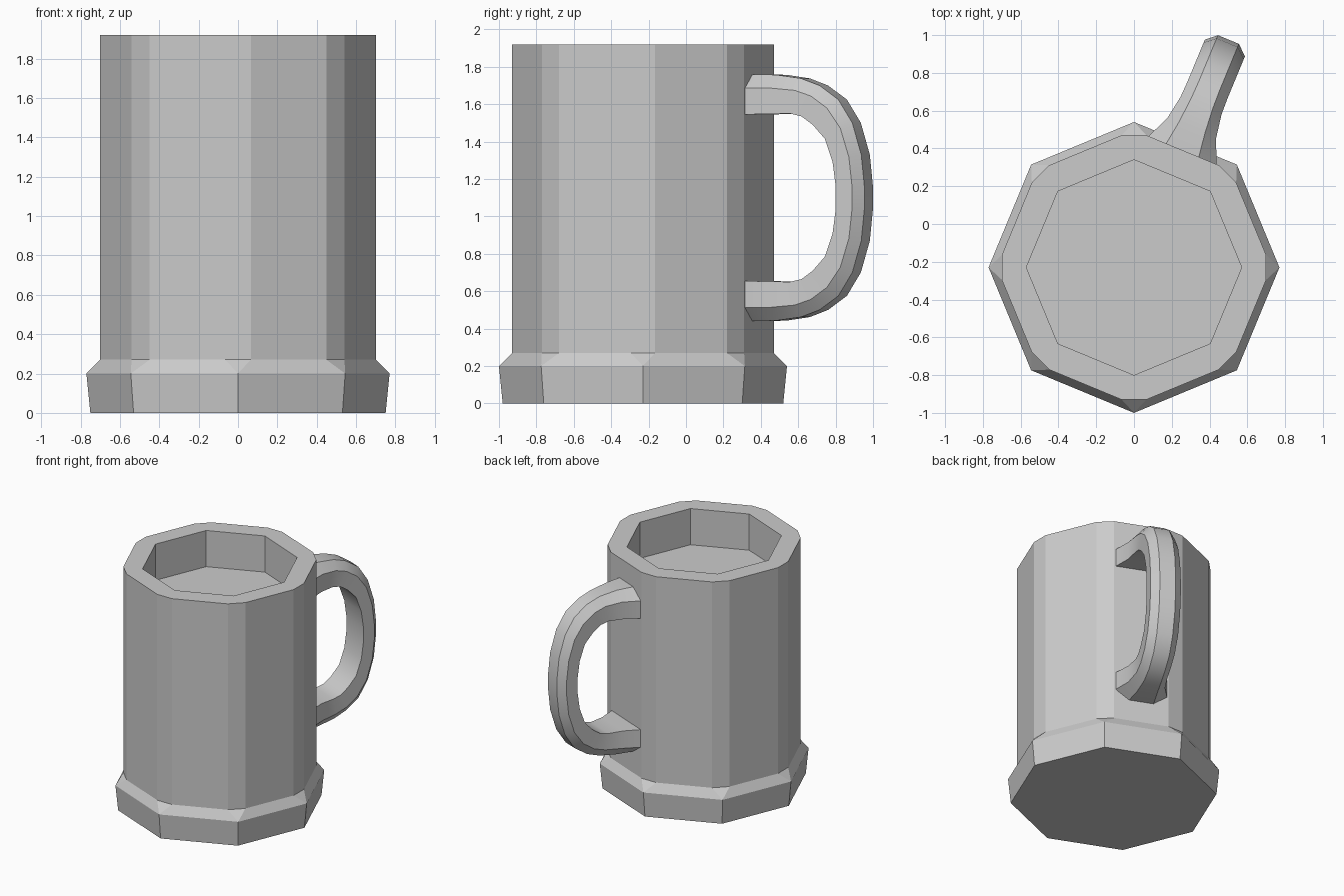
import bpy, bmesh, math
from mathutils import Vector, Matrix

if "Cube" in bpy.data.objects:
    bpy.data.objects.remove(bpy.data.objects["Cube"])

CY = -0.23  # centre of the cup in y


def finish(bm, name):
    bmesh.ops.recalc_face_normals(bm, faces=bm.faces)
    me = bpy.data.meshes.new(name)
    bm.to_mesh(me)
    bm.free()
    ob = bpy.data.objects.new(name, me)
    bpy.context.collection.objects.link(ob)
    return ob


def ring(bm, radius, z, half=0.0):
    """Octagon ring; half > 0 cuts every corner into a flat of that half width."""
    verts = []
    for i in range(8):
        rot = Matrix.Rotation(i * math.pi / 4, 3, 'Z')
        for t in ((-half, half) if half else (0.0,)):
            verts.append(bm.verts.new(rot @ Vector((radius, t, z)) + Vector((0, CY, 0))))
    return verts


def bridge(bm, a, b):
    n = len(a)
    for i in range(n):
        j = (i + 1) % n
        bm.faces.new((a[i], a[j], b[j], b[i]))


# Cup: octagonal foot, corner-cut body, shallow octagonal well on top
bm = bmesh.new()
bottom = ring(bm, 0.75, 0)
foot = ring(bm, 0.77, 0.2)
low = ring(bm, 0.70, 0.27, 0.065)
high = ring(bm, 0.70, 1.92, 0.065)
rim = ring(bm, 0.57, 1.92)
floor = ring(bm, 0.57, 1.63)
bm.faces.new(bottom)
bm.faces.new(floor)
bridge(bm, bottom, foot)
bridge(bm, low, high)
bridge(bm, rim, floor)
for small, big in ((foot, low), (rim, high)):
    for i in range(8):
        j = (i + 1) % 8
        bm.faces.new((small[i], big[2 * i], big[2 * i + 1]))
        bm.faces.new((small[i], small[j], big[2 * j], big[2 * i + 1]))
finish(bm, "mug_body")

# Handle: six-sided section swept along a path, flared at the cup.
# Each station: outer r, outer z, inner r, inner z, outer half width, side half width
MID = 1.10
stations = [
    (0.66, 1.76, 0.66, 1.545, 0.095, 0.20),
    (0.80, 1.757, 0.79, 1.548, 0.075, 0.14),
    (0.94, 1.738, 0.90, 1.55, 0.063, 0.118),
    (1.046, 1.70, 0.965, 1.535, 0.06, 0.115),
    (1.155, 1.625, 1.03, 1.49, 0.06, 0.115),
    (1.236, 1.50, 1.10, 1.415, 0.06, 0.115),
    (1.288, 1.33, 1.145, 1.29, 0.06, 0.115),
    (1.306, 1.16, 1.163, 1.16, 0.06, 0.115),
]
stations += [(a, 2 * MID - b, c, 2 * MID - d, e, f) for a, b, c, d, e, f in reversed(stations)]
ang = math.radians(67.5)
out = Vector((math.cos(ang), math.sin(ang), 0))
side = Vector((math.sin(ang), -math.cos(ang), 0))
bm = bmesh.new()
rows = []
for ro, zo, ri, zi, wo, ws in stations:
    k = 0.34
    rs, zs = ro + (ri - ro) * k, zo + (zi - zo) * k
    section = [(ro, zo, -wo), (ro, zo, wo), (rs, zs, ws), (ri, zi, ws), (ri, zi, -ws), (rs, zs, -ws)]
    rows.append([bm.verts.new(out * r + side * t + Vector((0, CY, z))) for r, z, t in section])
for a, b in zip(rows, rows[1:]):
    bridge(bm, a, b)
bm.faces.new(rows[0])
bm.faces.new(rows[-1])
handle = finish(bm, "handle")
bpy.context.view_layer.objects.active = handle
handle.select_set(True)
bpy.ops.object.shade_smooth_by_angle(angle=math.radians(30))
